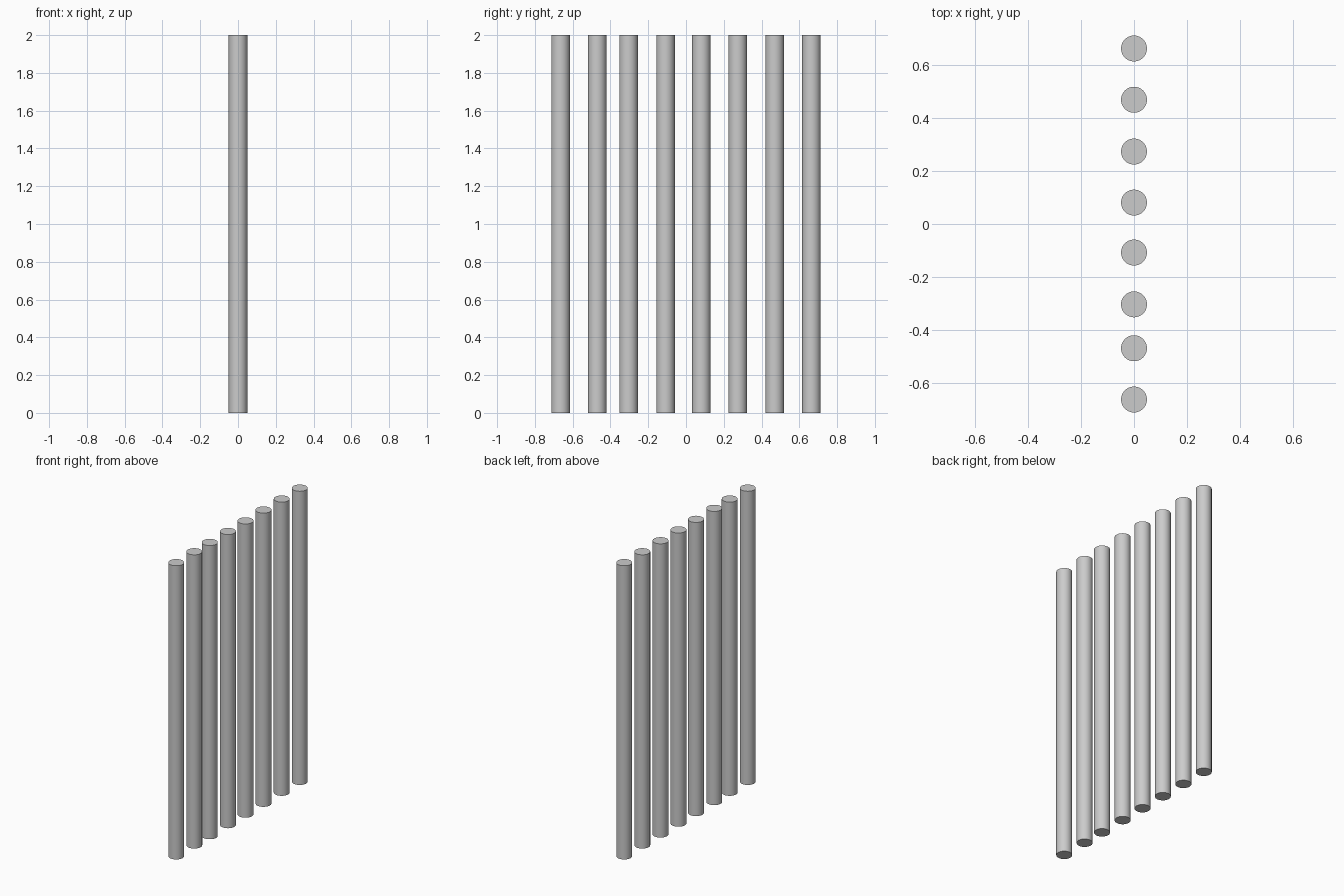
import bpy

if "Cube" in bpy.data.objects:
    bpy.data.objects.remove(bpy.data.objects["Cube"])

RADIUS, HEIGHT = 0.049, 2.0

# Row of round bars, with slightly uneven spacing along y
for i, y in enumerate([-0.664, -0.470, -0.304, -0.108, 0.081, 0.274, 0.470, 0.664]):
    bpy.ops.mesh.primitive_cylinder_add(vertices=48, radius=RADIUS, depth=HEIGHT,
                                        location=(0, y, HEIGHT / 2))
    bar = bpy.context.object
    bar.name = f"vertical_bar_{i + 1}"
    bpy.ops.object.shade_smooth_by_angle()
